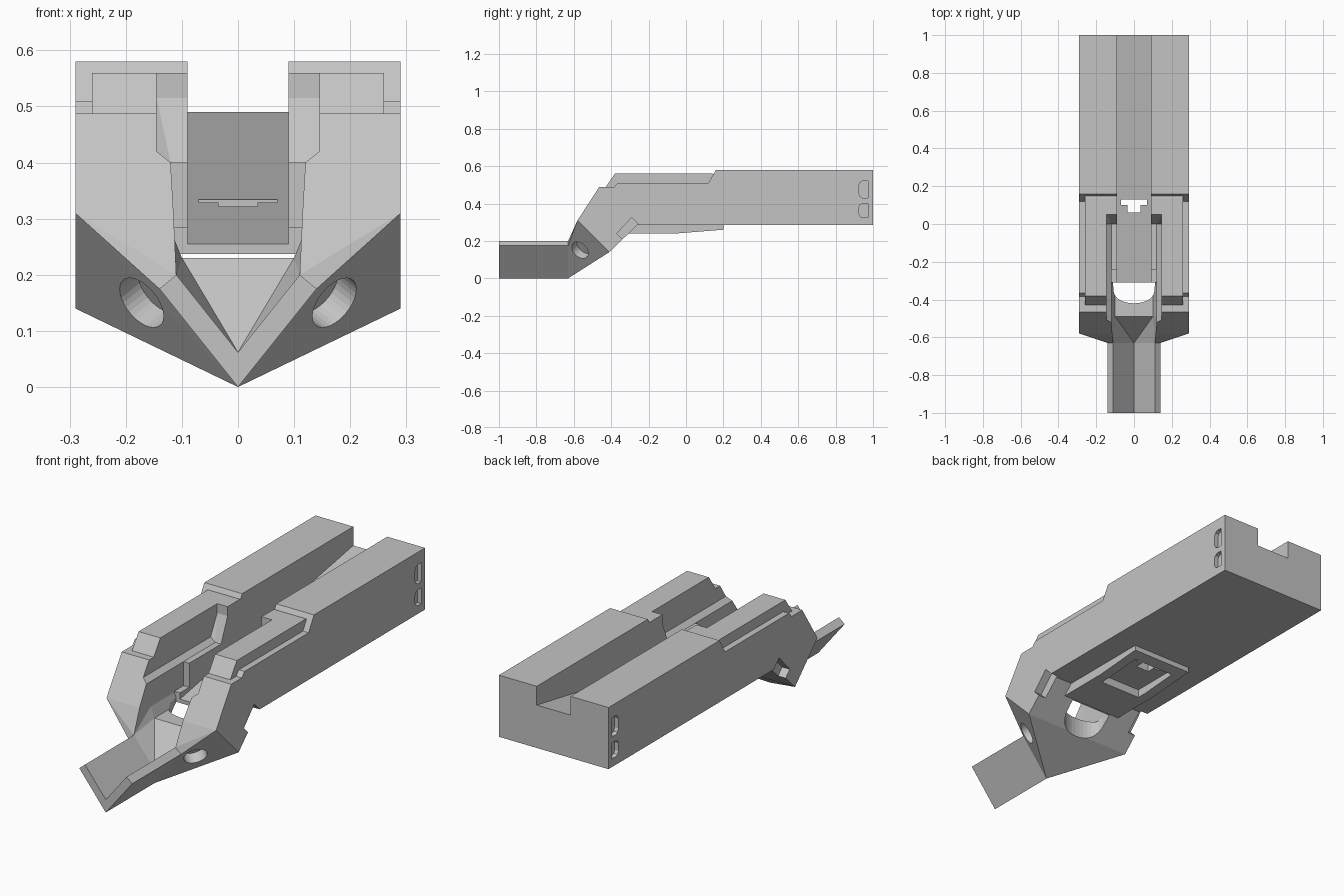
import bpy, bmesh, math
from mathutils import Vector, Matrix

if "Cube" in bpy.data.objects:
    bpy.data.objects.remove(bpy.data.objects["Cube"], do_unlink=True)

grey = bpy.data.materials.new("plain_grey")
grey.use_nodes = True
COLOUR = (0.55, 0.55, 0.55, 1)
grey.diffuse_color = COLOUR
for node in grey.node_tree.nodes:
    if node.type == 'BSDF_PRINCIPLED':
        node.inputs["Base Color"].default_value = COLOUR


def finish(name, bm):
    bmesh.ops.recalc_face_normals(bm, faces=bm.faces)
    mesh = bpy.data.meshes.new(name)
    bm.to_mesh(mesh)
    bm.free()
    mesh.materials.append(grey)
    ob = bpy.data.objects.new(name, mesh)
    bpy.context.scene.collection.objects.link(ob)
    return ob


def hull(name, points):
    """Convex solid from half its points, mirrored over x."""
    bm = bmesh.new()
    full = {(s * x, y, z) for x, y, z in points for s in (1, -1)}
    for p in sorted({(x + 0.0, y, z) for x, y, z in full}):
        bm.verts.new(p)
    bmesh.ops.convex_hull(bm, input=bm.verts)
    loose = [v for v in bm.verts if not v.link_faces]
    bmesh.ops.delete(bm, geom=loose, context='VERTS')
    bmesh.ops.dissolve_limit(bm, angle_limit=0.005, verts=bm.verts, edges=bm.edges)
    return finish(name, bm)


def prism(name, profile, axis, a, b):
    """Extrude a 2D profile along an axis from a to b."""
    place = {'x': lambda u, v, t: (t, u, v),
             'y': lambda u, v, t: (u, t, v),
             'z': lambda u, v, t: (u, v, t)}[axis]
    bm = bmesh.new()
    face = bm.faces.new([bm.verts.new(place(u, v, a)) for u, v in profile])
    out = bmesh.ops.extrude_face_region(bm, geom=[face])
    moved = [g for g in out['geom'] if isinstance(g, bmesh.types.BMVert)]
    bmesh.ops.translate(bm, verts=moved, vec=place(0, 0, b - a))
    return finish(name, bm)


def box(name, x, y0, y1, z0, z1):
    return prism(name, [(-x, z0), (x, z0), (x, z1), (-x, z1)], 'y', y0, y1)


def combine(target, other, operation):
    mod = target.modifiers.new("join", 'BOOLEAN')
    mod.operation = operation
    mod.solver = 'EXACT'
    mod.object = other
    with bpy.context.temp_override(object=target, active_object=target,
                                   selected_objects=[target]):
        bpy.ops.object.modifier_apply(modifier=mod.name)
    bpy.data.objects.remove(other, do_unlink=True)


W = 0.29      # half width of the body
SLOT = 0.09   # half width of the centre slot
TOP = 0.8     # height that clears everything

# Long body with a raised rear
body = prism("body", [(1, .285), (1, .58), (.16, .58), (.12, .51), (-.365, .51),
                      (-.385, .487), (-.26, .285)], 'x', -W, W)

# Faceted head at the front
head = hull("head", [(0, -.63, 0), (.14, -.63, .175), (.11, -.63, .2),
                     (W, -.58, .31), (W, -.41, .14), (W, -.465, .487),
                     (.12, -.465, .487), (W, -.26, .285), (W, -.26, .487)])
combine(body, head, 'UNION')

# Raised rails and the plate underneath
rails = prism("rails", [(.2, .45), (.2, .54), (.14, .56), (-.38, .56),
                        (-.43, .487), (-.43, .45)], 'x', -.26, .26)
combine(body, rails, 'UNION')
plate = prism("plate", [(-.31, .24), (-.05, .24), (.2, .26), (.2, .3), (-.31, .3)],
              'x', -.16, .16)
combine(body, plate, 'UNION')

cutters = []

# Sloping slot floor
cutters.append(prism("ramp_cut", [(-.31, .255), (1.05, .499), (1.05, TOP), (-.31, TOP)],
                     'x', -SLOT, SLOT))

# Wider slot behind the nose, with its floor and tapered walls
section = [(.10, .23), (.12, .28), (.12, TOP)]
cutters.append(hull("front_slot_cut", [(x, y, z) for x, z in section for y in (-.49, -.31)]))
cutters.append(box("slot_step_cut", .12, -.4, -.24, .285, TOP))

# Pointed ramp leading from the nose into the slot
cutters.append(hull("nose_ramp_cut", [(0, -.63, .062), (.11, -.63, .2), (.12, -.63, TOP),
                                      (.10, -.49, .23), (.12, -.49, .28), (.12, -.49, TOP)]))

# Rebate along the inner top edges, with a slanted rear end
cutters.append(hull("rebate_cut", [(.12, -.7, .40), (.145, -.7, .42), (.145, -.7, TOP),
                                   (.12, 0, .40), (.145, 0, .42), (.145, .05, .515),
                                   (.145, .05, TOP)]))

# Rounded opening through the underside of the head
arc = [(.11 * math.cos(t), -.33 - .09 * math.sin(t) ** .7)
       for t in (math.pi * i / 16 for i in range(1, 16))]
arc = [(.11, -.31), (.11, -.33)] + arc + [(-.11, -.33), (-.11, -.31)]
cutters.append(prism("opening_cut", arc, 'z', 0, .26))

# Pocket in the plate and the stepped slit above it
cutters.append(box("pocket_cut", .11, -.1, .14, .2, .28))
cutters.append(box("slit_wide_cut", .07, .10, .13, .25, .4))
cutters.append(box("slit_narrow_cut", .035, .06, .105, .25, .4))

for s in (1, -1):
    # Two small rounded recesses on each side at the rear
    for z, h in ((.475, .046), (.362, .038)):
        outline = [(.972, z - h), (.972, z + h), (.945, z + h), (.932, z + .85 * h),
                   (.925, z + .5 * h), (.925, z - .5 * h), (.932, z - .85 * h), (.945, z - h)]
        cutters.append(prism("side_recess_cut", outline, 'x', s * .27, s * .32))

    # Tilted notch in the back slope of the head
    notch = [(-.37, .24), (-.29, .325), (-.23, .265), (-.31, .18)]
    cutters.append(prism("notch_cut", notch, 'x', s * .25, s * .32))

    # Round hole square to the lower front facet
    normal = Vector((s * .0612, -.0493, -.0493)).normalized()
    bm = bmesh.new()
    bmesh.ops.create_cone(bm, cap_ends=True, segments=32, radius1=.052, radius2=.052, depth=.1,
                          matrix=Matrix.Translation((s * .172, -.567, .15))
                          @ normal.to_track_quat('Z', 'Y').to_matrix().to_4x4())
    cutters.append(finish("facet_hole_cut", bm))

for cutter in cutters:
    combine(body, cutter, 'DIFFERENCE')

# Open V-shaped nose
half = [(.14, .175), (.11, .2)]
nose_profile = [(0, 0)] + half + [(0, .062)] + [(-x, z) for x, z in reversed(half)]
prism("nose", nose_profile, 'y', -1, -.63)
